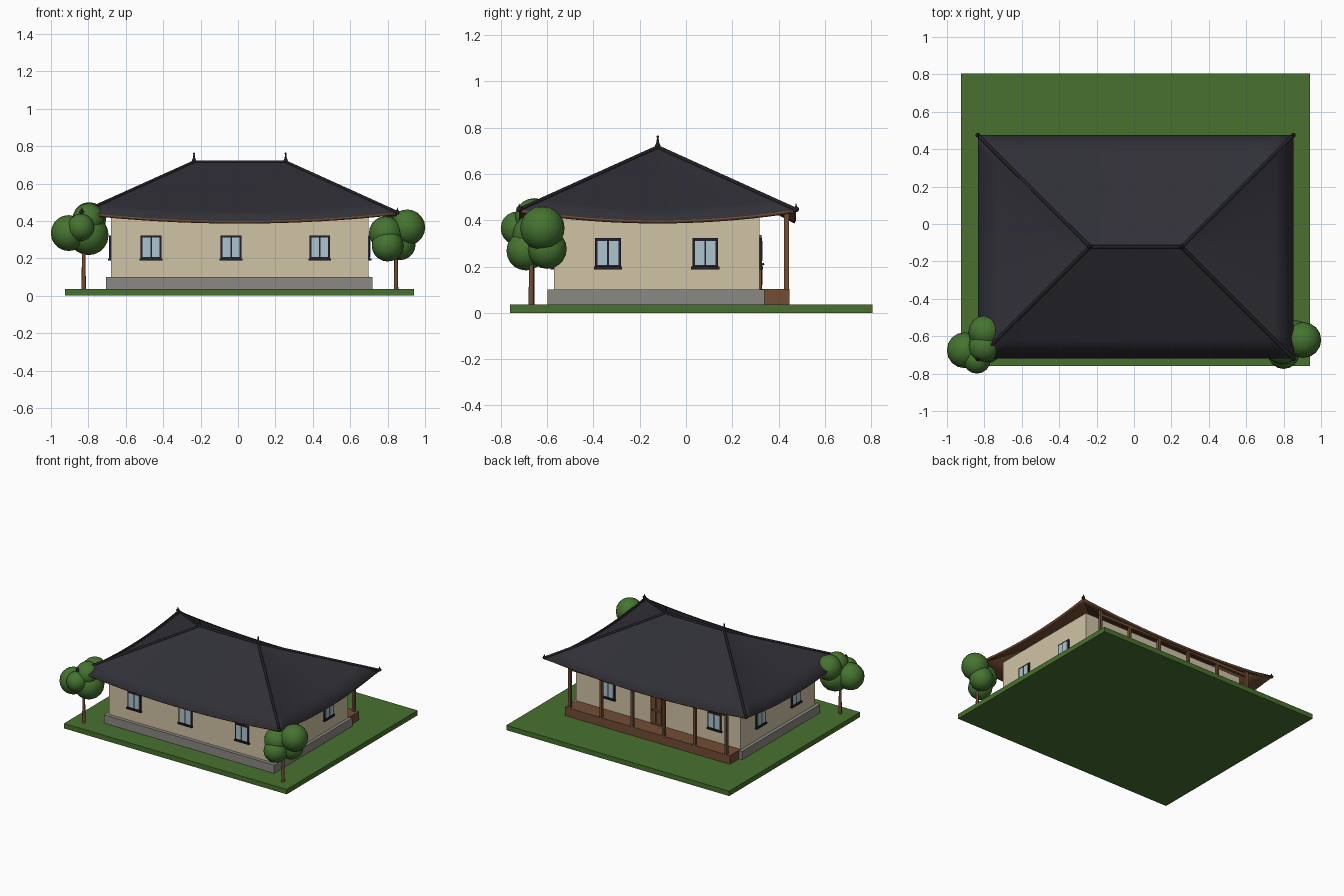
import bpy, bmesh, math
from mathutils import Vector, Matrix

if "Cube" in bpy.data.objects:
    bpy.data.objects.remove(bpy.data.objects["Cube"])


def mat(name, r, g, b):
    m = bpy.data.materials.new(name)
    m.diffuse_color = (r, g, b, 1)
    m.use_nodes = True
    m.node_tree.nodes["Principled BSDF"].inputs["Base Color"].default_value = m.diffuse_color
    return m


GRASS = mat("grass_green", .065, .165, .028)
LEAF = mat("leaf_green", .06, .175, .03)
STONE = mat("stone_grey", .26, .25, .23)
WALL = mat("wall_cream", .63, .55, .38)
WOOD = mat("wood_brown", .17, .075, .035)
DOOR = mat("door_brown", .10, .045, .022)
TILE = mat("roof_slate", .029, .029, .038)
CAP = mat("ridge_dark", .016, .016, .02)
FRAME = mat("frame_dark", .016, .015, .024)
GLASS = mat("glass_blue", .42, .56, .63)


def finish(name, bm, *mats, smooth=None):
    me = bpy.data.meshes.new(name)
    bm.to_mesh(me)
    bm.free()
    for m in mats:
        me.materials.append(m)
    ob = bpy.data.objects.new(name, me)
    bpy.context.collection.objects.link(ob)
    if smooth:
        bpy.ops.object.select_all(action='DESELECT')
        ob.select_set(True)
        bpy.context.view_layer.objects.active = ob
        bpy.ops.object.shade_smooth_by_angle(angle=math.radians(smooth))
    return ob


def box(name, x0, x1, y0, y1, z0, z1, m):
    bm = bmesh.new()
    c = Matrix.Translation(((x0 + x1) / 2, (y0 + y1) / 2, (z0 + z1) / 2))
    bmesh.ops.create_cube(bm, size=1, matrix=c @ Matrix.Diagonal((x1 - x0, y1 - y0, z1 - z0, 1)))
    return finish(name, bm, m)


def rod(name, a, b, r1, r2, m, sides=8):
    a, b = Vector(a), Vector(b)
    d = b - a
    bm = bmesh.new()
    bmesh.ops.create_cone(bm, cap_ends=True, segments=sides, radius1=r1, radius2=r2, depth=d.length,
                          matrix=Matrix.Translation((a + b) / 2) @ d.to_track_quat('Z', 'Y').to_matrix().to_4x4())
    return finish(name, bm, m, smooth=50)


def ball(name, x, y, z, r, m, seg=16):
    bm = bmesh.new()
    bmesh.ops.create_uvsphere(bm, u_segments=seg, v_segments=max(6, seg * 5 // 8), radius=r,
                              matrix=Matrix.Translation((x, y, z)))
    return finish(name, bm, m, smooth=60)


def plate(name, x, y, angle, u, z0, z1, w, depth, m):
    """Box on a wall: centre offset u along the wall, sticking out by depth."""
    ob = box(name, u - w / 2, u + w / 2, -depth, .004, z0, z1, m)
    ob.data.transform(Matrix.Translation((x, y, 0)) @ Matrix.Rotation(angle, 4, 'Z'))


def window(name, x, y, angle):
    plate(name + "_frame", x, y, angle, 0, .195, .322, .112, .009, FRAME)
    for s in (-1, 1):
        plate(name + "_pane", x, y, angle, s * .0245, .207, .311, .041, .011, GLASS)
    plate(name + "_sill", x, y, angle, 0, .188, .199, .122, .016, FRAME)


# Ground, foundation, walls
X0, X1, Y0, Y1 = -.68, .697, -.57, .317
box("lawn", -.925, .94, -.76, .805, 0, .037, GRASS)
box("foundation", -.705, .72, -.597, .338, .03, .1, STONE)
box("walls", X0, X1, Y0, Y1, .09, .452, WALL)

# Windows on all four sides
for wx in (-.465, -.037, .437):
    window("front_window", wx, Y0, 0)
for wx in (-.465, .425):
    window("back_window", wx, Y1, math.pi)
for wy in (-.337, .083):
    window("right_window", X1, wy, math.pi / 2)
    window("left_window", X0, wy, -math.pi / 2)

# Back door
plate("door_frame", .018, Y1, math.pi, 0, .1, .335, .106, .008, WOOD)
plate("door_leaf", .018, Y1, math.pi, 0, .1, .325, .088, .011, DOOR)
for s in (-1, 1):
    for z in (.12, .225):
        plate("door_panel", .018, Y1, math.pi, s * .02, z, z + .085, .03, .014, WOOD)
ball("door_knob", .052, Y1 + .016, .21, .005, FRAME, 8)

# Porch deck, posts and beam
box("porch_deck", -.68, .70, .318, .446, .03, .102, WOOD)
for i in range(6):
    px = -.642 + i * .2615
    box("porch_post", px - .01, px + .01, .424, .445, .1, .41 + .025 * abs(i - 2.5) / 2.5, WOOD)
box("porch_beam", -.655, .677, .425, .444, .388, .408, WOOD)

# Hipped roof with upswept eaves
L, R, F, B = -.835, .852, -.72, .475
RIDGE_Y, RIDGE_Z, CORNER_Z, DIP = -.122, .715, .445, .046
ra, rb = Vector((-.235, RIDGE_Y, RIDGE_Z)), Vector((.255, RIDGE_Y, RIDGE_Z))
corners = [Vector((x, y, CORNER_Z)) for x, y in ((L, F), (R, F), (R, B), (L, B))]
tops = [ra, rb, rb, ra]
N, S = 20, 6
bm = bmesh.new()
for k in range(4):
    c0, c1, t0, t1 = corners[k], corners[(k + 1) % 4], tops[k], tops[(k + 1) % 4]
    rows = []
    for j in range(S + 1):
        row = []
        for i in range(N + 1):
            t = i / N
            e = c0.lerp(c1, t)
            e.z -= DIP * (1 - (2 * t - 1) ** 2)
            row.append(bm.verts.new(e.lerp(t0.lerp(t1, t), j / S)))
        rows.append(row)
    for j in range(S):
        for i in range(N):
            a, b, c, d = rows[j][i], rows[j][i + 1], rows[j + 1][i + 1], rows[j + 1][i]
            collapsed = j == S - 1 and (t1 - t0).length < 1e-6
            bm.faces.new((a, b, c) if collapsed else (a, b, c, d))
bmesh.ops.remove_doubles(bm, verts=bm.verts, dist=1e-4)
roof = finish("roof", bm, TILE, WOOD, smooth=20)
sol = roof.modifiers.new("thickness", 'SOLIDIFY')
sol.thickness = .015
sol.offset = -1
sol.material_offset = 1
sol.material_offset_rim = 1

# Ridge caps and finials
rod("ridge_cap", ra, rb, .009, .009, CAP)
for c, t in zip(corners, tops):
    rod("hip_cap", t, c, .009, .009, CAP)
    ball("corner_cap", c.x, c.y, c.z + .002, .013, CAP, 10)
    rod("corner_tip", c, c + Vector((0, 0, .027)), .007, .001, CAP)
for p in (ra, rb):
    rod("finial_base", p, p + Vector((0, 0, .022)), .014, .006, CAP)
    rod("finial_spike", p + Vector((0, 0, .02)), p + Vector((0, 0, .045)), .006, .003, CAP)
    ball("finial_ball", p.x, p.y, p.z + .045, .006, CAP, 10)

# Trees: trunk plus leaf clumps (x, y, z, radius)
trees = {
    "left_tree": ((-.825, -.665), [(-.905, -.675, .335, .096), (-.795, -.577, .41, .09),
                                   (-.84, -.727, .365, .073), (-.80, -.64, .325, .108),
                                   (-.80, -.655, .41, .085)]),
    "right_tree": ((.845, -.668), [(.905, -.62, .365, .096), (.80, -.69, .268, .085),
                                   (.79, -.66, .335, .09), (.865, -.60, .275, .085)]),
}
for name, ((tx, ty), clumps) in trees.items():
    rod(name + "_trunk", (tx, ty, .03), (tx, ty, .33), .012, .008, WOOD)
    for x, y, z, r in clumps:
        ball(name + "_leaves", x, y, z, r, LEAF)
